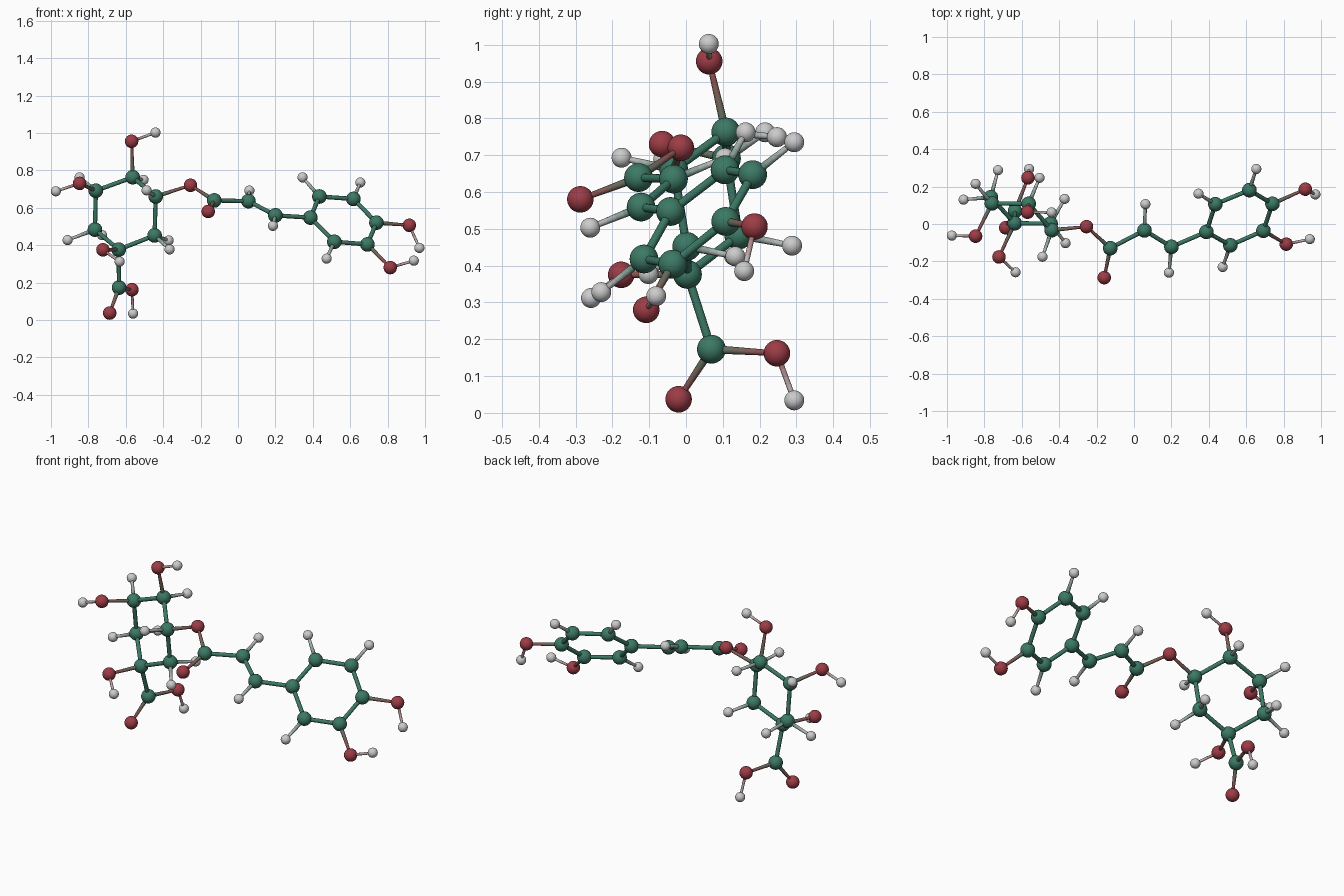
import bpy, bmesh
from mathutils import Vector

if "Cube" in bpy.data.objects:
    bpy.data.objects.remove(bpy.data.objects["Cube"])

# element: (atom radius, bond end radius, colour)
STYLE = {
    'C': (0.039, 0.0115, (0.045, 0.19, 0.13)),
    'O': (0.036, 0.0075, (0.34, 0.045, 0.06)),
    'H': (0.027, 0.0075, (0.58, 0.58, 0.58)),
}
NAMES = {'C': 'carbon', 'O': 'oxygen', 'H': 'hydrogen'}
MATS = {}


def material(rgb):
    key = tuple(round(c, 3) for c in rgb)
    if key not in MATS:
        m = bpy.data.materials.new('paint')
        m.diffuse_color = (*key, 1)
        m.use_nodes = True
        m.node_tree.nodes["Principled BSDF"].inputs["Base Color"].default_value = m.diffuse_color
        MATS[key] = m
    return MATS[key]


def add_object(name, mesh, loc=(0, 0, 0)):
    ob = bpy.data.objects.new(name, mesh)
    ob.location = loc
    bpy.context.collection.objects.link(ob)
    return ob


def ball_mesh(el):
    bm = bmesh.new()
    bmesh.ops.create_uvsphere(bm, u_segments=32, v_segments=16, radius=STYLE[el][0])
    for f in bm.faces:
        f.smooth = True
    me = bpy.data.meshes.new(NAMES[el] + '_ball')
    bm.to_mesh(me)
    bm.free()
    me.materials.append(material(STYLE[el][2]))
    return me


def add_bond(name, ea, a, eb, b, steps=6, sides=16):
    """Tapered rod whose colour blends from one atom to the other."""
    (_, ra, ca), (_, rb, cb) = STYLE[ea], STYLE[eb]
    steps = 1 if ea == eb else steps
    axis = b - a
    me = bpy.data.meshes.new(name)
    bm = bmesh.new()
    for i in range(steps):
        t0, t1 = i / steps, (i + 1) / steps
        part = bmesh.ops.create_cone(
            bm, segments=sides, cap_ends=False, depth=axis.length / steps,
            radius1=ra + (rb - ra) * t0, radius2=ra + (rb - ra) * t1)
        bmesh.ops.translate(bm, verts=part['verts'],
                            vec=(0, 0, axis.length * (t0 + t1) / 2))
        for f in {f for v in part['verts'] for f in v.link_faces}:
            f.material_index = i
            f.smooth = True
        me.materials.append(material(Vector(ca).lerp(Vector(cb), (t0 + t1) / 2)))
    bmesh.ops.remove_doubles(bm, verts=bm.verts, dist=1e-5)
    bm.to_mesh(me)
    bm.free()
    ob = add_object(name, me, a)
    ob.rotation_mode = 'QUATERNION'
    ob.rotation_quaternion = axis.to_track_quat('Z', 'Y')


# atom centres, grouped by the part of the molecule
PARTS = {
    'chair_ring': [
        ('C', -.638, .004, .376), ('C', -.765, .143, .483), ('C', -.760, .110, .691),
        ('C', -.563, .108, .763), ('C', -.440, -.033, .660), ('C', -.446, .002, .452),
        ('H', -.911, .130, .427), ('H', -.727, .288, .454), ('H', -.847, .215, .762),
        ('H', -.505, .247, .749), ('H', -.489, -.175, .693), ('H', -.371, .134, .425),
        ('H', -.366, -.102, .377)],
    'ring_hydroxyls': [
        ('O', -.722, -.176, .375), ('H', -.633, -.258, .312),
        ('O', -.847, -.065, .730), ('H', -.974, -.062, .688),
        ('O', -.569, .063, .955), ('H', -.441, .062, 1.002)],
    'acid_group': [
        ('C', -.636, .069, .173), ('O', -.686, -.020, .037),
        ('O', -.567, .247, .162), ('H', -.561, .294, .034)],
    'ester_link': [
        ('O', -.254, -.014, .720), ('C', -.127, -.129, .639), ('O', -.159, -.287, .580)],
    'vinyl_chain': [
        ('C', .056, -.034, .635), ('H', .061, .106, .692),
        ('C', .200, -.122, .559), ('H', .187, -.260, .503)],
    'flat_ring': [
        ('C', .387, -.042, .547), ('C', .435, .106, .660), ('C', .617, .181, .647),
        ('C', .740, .108, .520), ('C', .692, -.036, .404), ('C', .515, -.114, .418),
        ('H', .345, .162, .762), ('H', .654, .294, .735), ('H', .474, -.230, .328)],
    'flat_ring_hydroxyls': [
        ('O', .916, .186, .506), ('H', .970, .158, .385),
        ('O', .814, -.108, .280), ('H', .940, -.081, .317)],
}

# balls
meshes = {el: ball_mesh(el) for el in STYLE}
atoms = []
for part, rows in PARTS.items():
    for el, *xyz in rows:
        add_object(f'{part}_{NAMES[el]}', meshes[el], xyz)
        atoms.append((el, Vector(xyz)))

# rods between neighbouring atoms
for i, (ea, a) in enumerate(atoms):
    for eb, b in atoms[i + 1:]:
        reach = 0.185 if 'H' in (ea, eb) else 0.24
        if (a - b).length < reach and not ea == eb == 'H':
            add_bond(f'{NAMES[ea]}_{NAMES[eb]}_bond', ea, a, eb, b)
